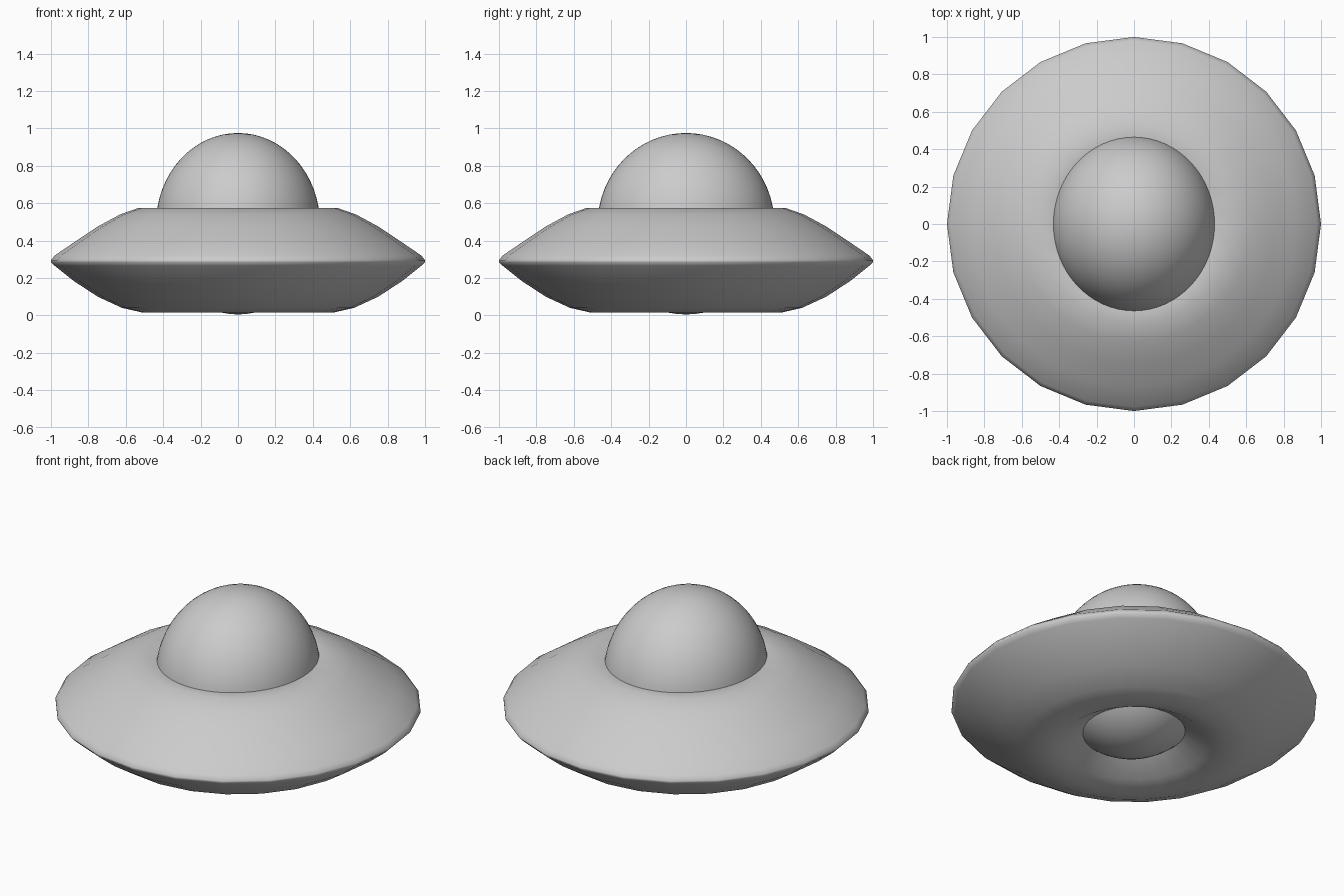
import bpy, bmesh
from math import sin, cos, pi

if "Cube" in bpy.data.objects:
    bpy.data.objects.remove(bpy.data.objects["Cube"])

SIDES = 24

# Saucer: ring-shaped hull swept from a closed cross-section (radius, height)
profile = [(1.0, 0.295), (0.98, 0.32), (0.87, 0.395), (0.75, 0.475), (0.63, 0.54), (0.53, 0.575),
           (0.42, 0.575), (0.25, 0.49), (0.10, 0.38), (0.05, 0.295),
           (0.10, 0.21), (0.28, 0.11), (0.40, 0.04), (0.51, 0.015),
           (0.62, 0.04), (0.75, 0.10), (0.88, 0.185), (0.98, 0.265), (1.0, 0.285)]
bm = bmesh.new()
rings = []
for i in range(SIDES):
    a = 2 * pi * i / SIDES
    rings.append([bm.verts.new((r * cos(a), r * sin(a), z)) for r, z in profile])
n = len(profile)
for i in range(SIDES):
    p, q = rings[i], rings[(i + 1) % SIDES]
    for j in range(n):
        k = (j + 1) % n
        bm.faces.new((p[j], q[j], q[k], p[k]))
bmesh.ops.recalc_face_normals(bm, faces=bm.faces)
for f in bm.faces:
    f.smooth = True
mesh = bpy.data.meshes.new("saucer_hull")
bm.to_mesh(mesh)
bm.free()
bpy.context.collection.objects.link(bpy.data.objects.new("saucer_hull", mesh))

# Cockpit: slightly oval ball through the hull, showing above and below
bpy.ops.mesh.primitive_uv_sphere_add(segments=64, ring_count=32, radius=1, location=(0, 0, 0.49))
dome = bpy.context.object
dome.name = "cockpit_dome"
dome.scale = (0.438, 0.472, 0.485)
bpy.ops.object.transform_apply(location=False, rotation=False, scale=True)
bpy.ops.object.shade_smooth()
